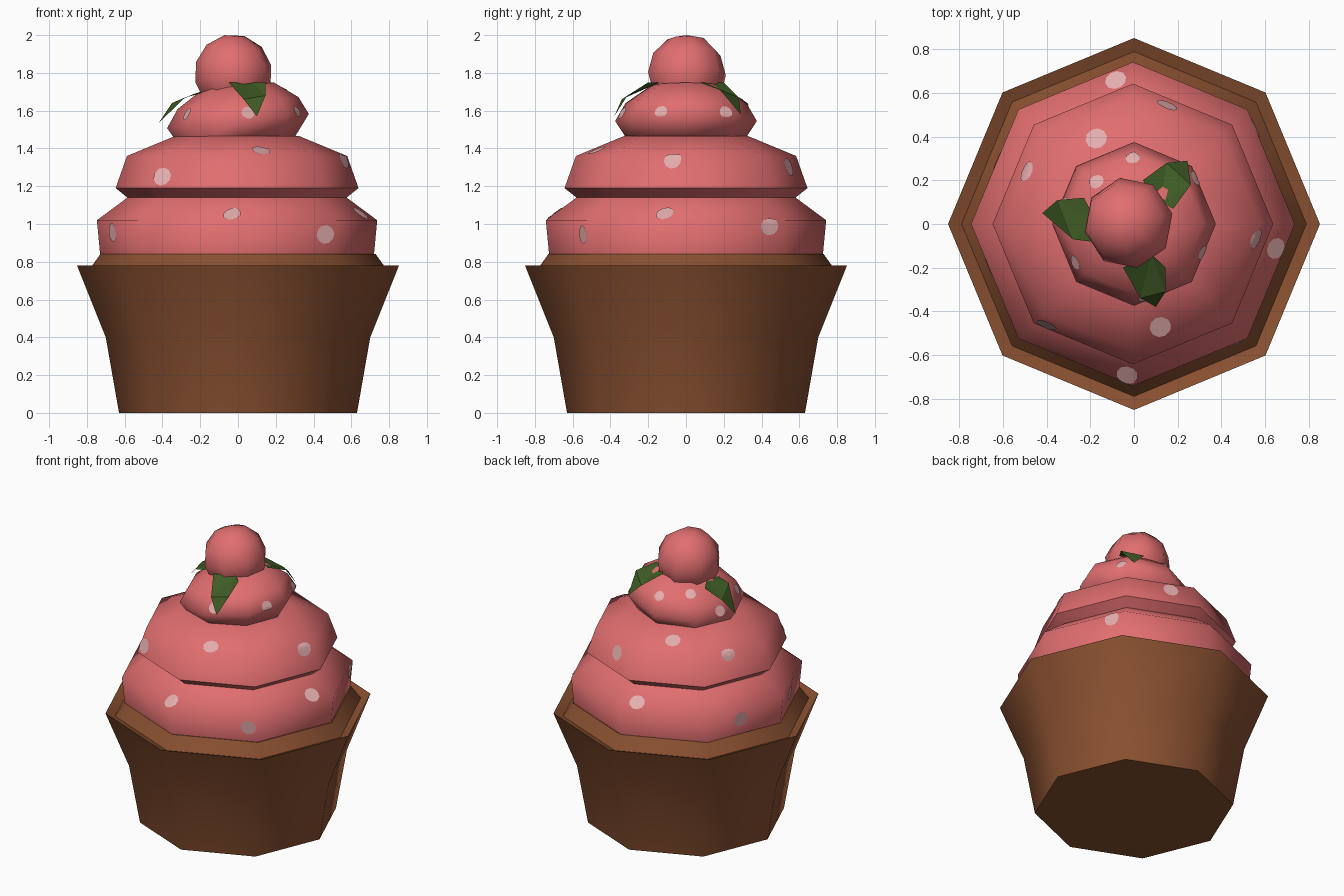
import bpy, bmesh, math
from mathutils import Vector, Matrix
from mathutils.bvhtree import BVHTree

if "Cube" in bpy.data.objects:
    bpy.data.objects.remove(bpy.data.objects["Cube"])


def material(name, color):
    m = bpy.data.materials.new(name)
    m.diffuse_color = (*color, 1)
    m.use_nodes = True
    m.node_tree.nodes["Principled BSDF"].inputs["Base Color"].default_value = m.diffuse_color
    return m


BROWN = material("brown wrapper", (0.25, 0.08, 0.03))
PINK = material("pink frosting", (0.75, 0.155, 0.16))
PALE = material("pale pink sprinkle", (0.78, 0.42, 0.42))
GREEN = material("leaf green", (0.05, 0.105, 0.018))


def finish(name, bm, mat, angle=None):
    me = bpy.data.meshes.new(name)
    bm.to_mesh(me)
    me.materials.append(mat)
    ob = bpy.data.objects.new(name, me)
    bpy.context.collection.objects.link(ob)
    if angle:
        bpy.ops.object.select_all(action='DESELECT')
        ob.select_set(True)
        bpy.context.view_layer.objects.active = ob
        bpy.ops.object.shade_smooth_by_angle(angle=math.radians(angle))
    return ob


def lathe(profile, tilt=0.0, cx=0.0, n=8):
    """Closed eight-sided turning of (radius, height) points, corners on the axes."""
    bm = bmesh.new()
    rings = []
    for r, z in profile:
        ring = []
        for i in range(n):
            a = math.tau * i / n
            x, y = r * math.cos(a), r * math.sin(a)
            ring.append(bm.verts.new((x + cx, y, z + tilt * x)))
        rings.append(ring)
    for a, b in zip(rings, rings[1:]):
        for i in range(n):
            j = (i + 1) % n
            bm.faces.new((a[i], a[j], b[j], b[i]))
    bm.faces.new(rings[0][::-1])
    bm.faces.new(rings[-1])
    bmesh.ops.recalc_face_normals(bm, faces=bm.faces)
    bm.normal_update()
    return bm


# Wrapper with a dipped lip and the cake edge
cup = lathe([(0.63, 0), (0.70, 0.40), (0.852, 0.78), (0.79, 0.755), (0.728, 0.842)])
finish("cup", cup, BROWN, 50)

# Frosting: two stacked rolls and a tilted top swirl
rolls = lathe([(0.725, 0.84), (0.742, 1.02), (0.58, 1.14), (0.643, 1.19),
               (0.583, 1.36), (0.33, 1.465)], cx=-0.005)
swirl = lathe([(0.30, 1.43), (0.375, 1.545), (0.32, 1.64), (0.19, 1.73)], tilt=0.1)
finish("frosting_rolls", rolls, PINK, 60)
finish("frosting_top", swirl, PINK, 60)

# Berry on top
berry = bmesh.new()
bmesh.ops.create_uvsphere(berry, u_segments=8, v_segments=6, radius=0.21)
bmesh.ops.transform(berry, verts=berry.verts, matrix=Matrix.Translation((-0.025, 0.005, 1.795))
                    @ Matrix.Rotation(math.radians(-13), 4, 'Y') @ Matrix.Rotation(0.2, 4, 'Z'))
finish("berry", berry, PINK, 80)

# Leaves: three base points, two shoulders, one tip
LEAVES = [
    [(-0.23, 0.12, 1.69), (-0.17, 0.01, 1.71), (-0.2, -0.08, 1.69),
     (-0.35, 0.11, 1.64), (-0.28, -0.07, 1.67), (-0.42, 0.05, 1.535)],
    [(0.18, 0.07, 1.75), (0.12, 0.10, 1.75), (0.04, 0.20, 1.75),
     (0.26, 0.18, 1.71), (0.15, 0.28, 1.67), (0.245, 0.29, 1.58)],
    [(-0.05, -0.20, 1.75), (0.08, -0.14, 1.75), (0.145, -0.20, 1.75),
     (0.03, -0.34, 1.66), (0.145, -0.31, 1.68), (0.10, -0.38, 1.57)],
]
for k, pts in enumerate(LEAVES):
    bm = bmesh.new()
    v = [bm.verts.new(p) for p in pts]
    for f in ((0, 3, 1), (1, 3, 4), (1, 4, 2), (3, 5, 4)):
        bm.faces.new([v[i] for i in f])
    bmesh.ops.recalc_face_normals(bm, faces=bm.faces)
    finish(f"leaf_{k + 1}", bm, GREEN)

# Round sprinkles laid onto the frosting surface
trees = [BVHTree.FromBMesh(b) for b in (rolls, swirl)]


def snap(p, tree=None):
    hits = [(*t.find_nearest(p), t) for t in ([tree] if tree else trees)]
    co, no, _, _, t = min(hits, key=lambda h: h[3])
    return co, no, t


SPOTS = [
    (-0.03, -0.69, 1.05), (0.645, -0.11, 1.05), (-0.08, 0.65, 1.05),
    (0.46, -0.54, 0.945), (0.55, 0.44, 0.99), (-0.67, -0.2, 0.955), (-0.63, 0.29, 0.95),
    (-0.40, -0.46, 1.25), (0.12, -0.47, 1.385), (0.56, -0.07, 1.34),
    (0.15, 0.54, 1.30), (-0.17, 0.385, 1.40), (-0.49, 0.24, 1.35),
    (0.31, -0.13, 1.59), (0.28, 0.21, 1.59), (-0.275, -0.18, 1.585),
    (0.05, -0.33, 1.585), (-0.17, 0.19, 1.66), (-0.33, 0.09, 1.55), (0.0, 0.30, 1.64),
]
bm = bmesh.new()
for p in SPOTS:
    co, no, tree = snap(Vector(p))
    u = no.orthogonal().normalized()
    w = no.cross(u)
    size = 0.05 if p[2] < 1.5 else 0.036

    def put(r, a):
        q, qn, _ = snap(co + (u * math.cos(a) + w * math.sin(a)) * r, tree)
        return bm.verts.new(q + (qn + no).normalized() * 0.005)

    rings = [[put(size * s, math.tau * i / 10) for i in range(10)] for s in (0.5, 1)]
    bm.faces.new(rings[0])
    for i in range(10):
        j = (i + 1) % 10
        bm.faces.new((rings[0][i], rings[1][i], rings[1][j], rings[0][j]))
finish("sprinkles", bm, PALE, 60)
